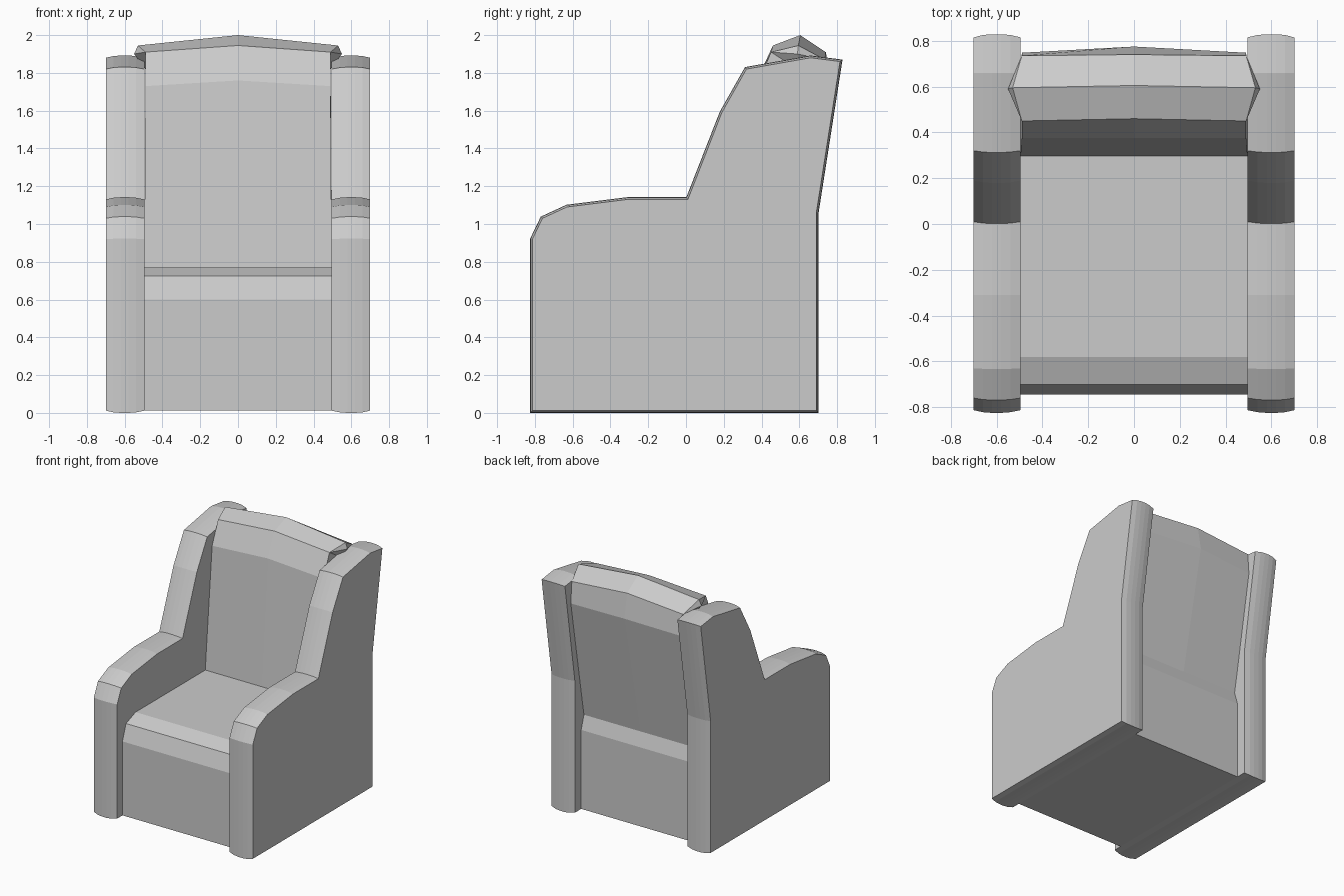
import bpy
import bmesh
from mathutils import Vector

cube = bpy.data.objects.get("Cube")
if cube:
    bpy.data.objects.remove(cube, do_unlink=True)

grey = bpy.data.materials.new("grey upholstery")
grey.use_nodes = True
colour = (0.6, 0.6, 0.6, 1)
grey.diffuse_color = colour
grey.node_tree.nodes["Principled BSDF"].inputs["Base Color"].default_value = colour


def loft(bm, rings):
    """Bridge matching rings of points and return the vertex rings."""
    rows = [[bm.verts.new(p) for p in ring] for ring in rings]
    for a, b in zip(rows, rows[1:]):
        for i in range(len(a)):
            j = (i + 1) % len(a)
            bm.faces.new((a[i], a[j], b[j], b[i]))
    return rows


def finish(bm, name):
    bmesh.ops.recalc_face_normals(bm, faces=bm.faces)
    mesh = bpy.data.meshes.new(name)
    bm.to_mesh(mesh)
    bm.free()
    mesh.materials.append(grey)
    obj = bpy.data.objects.new(name, mesh)
    bpy.context.collection.objects.link(obj)
    return obj


def swell(profile, amount):
    """Push a clockwise closed profile outward with mitred corners."""
    points = [Vector(p) for p in profile]
    result = []
    for i, p in enumerate(points):
        d1 = (p - points[i - 1]).normalized()
        d2 = (points[(i + 1) % len(points)] - p).normalized()
        n1, n2 = Vector((-d1.y, d1.x)), Vector((-d2.y, d2.x))
        result.append(p + (n1 + n2) * amount / (1 + n1.dot(n2)))
    return result


# Side wings: arm and backrest silhouette with a softly rounded rim
wing = [(-0.813, 0.012), (-0.813, 0.92), (-0.76, 1.03), (-0.63, 1.09),
        (-0.31, 1.13), (0.01, 1.13), (0.19, 1.59), (0.32, 1.82),
        (0.66, 1.88), (0.815, 1.86), (0.69, 1.06), (0.69, 0.012)]
stations = [(0.495, 0), (0.54, 0.009), (0.58, 0.012),
            (0.62, 0.012), (0.66, 0.009), (0.70, 0)]
for side, name in ((1, "left_wing"), (-1, "right_wing")):
    bm = bmesh.new()
    rows = loft(bm, [[(side * x, p.x, p.y) for p in swell(wing, bulge)]
                     for x, bulge in stations])
    bm.faces.new(rows[0])
    bm.faces.new(rows[-1])
    finish(bm, name)

# Seat base: chamfered front and a sloped step at the rear
seat = [(-0.745, 0.012), (-0.745, 0.60), (-0.70, 0.725), (-0.58, 0.77),
        (0.50, 0.77), (0.575, 0.75), (0.61, 0.64), (0.61, 0.012)]
bm = bmesh.new()
rows = loft(bm, [[(x, y, z) for y, z in seat] for x in (-0.497, 0.497)])
for row in rows:
    bm.faces.new(row)
finish(bm, "seat_base")

# Back cushion: each point is half width, y, z, then the crown shift at the middle
back = [(0.496, 0.295, 0.75, 0, 0), (0.49, 0.375, 1.73, 0, 0.03),
        (0.49, 0.45, 1.91, 0.01, 0.035), (0.53, 0.595, 1.945, 0.01, 0.055),
        (0.49, 0.735, 1.87, 0.005, 0.04), (0.49, 0.748, 1.70, 0.027, 0.02),
        (0.496, 0.575, 0.745, 0, 0)]
bm = bmesh.new()
rows = loft(bm, [[(-w, y, z) for w, y, z, dy, dz in back],
                 [(0, y + dy, z + dz) for w, y, z, dy, dz in back],
                 [(w, y, z) for w, y, z, dy, dz in back]])
for side, row in ((-1, rows[0]), (1, rows[2])):
    # Pointed ear at the top corner above a flat side
    ear = bm.verts.new((side * 0.55, 0.59, 1.90))
    low = bm.verts.new((side * 0.49, 0.59, 1.82))
    fan = [low, row[2], row[3], row[4]]
    for i in range(4):
        bm.faces.new((ear, fan[i], fan[(i + 1) % 4]))
    bm.faces.new((row[0], row[1], row[2], low, row[4], row[5], row[6]))
finish(bm, "back_cushion")
